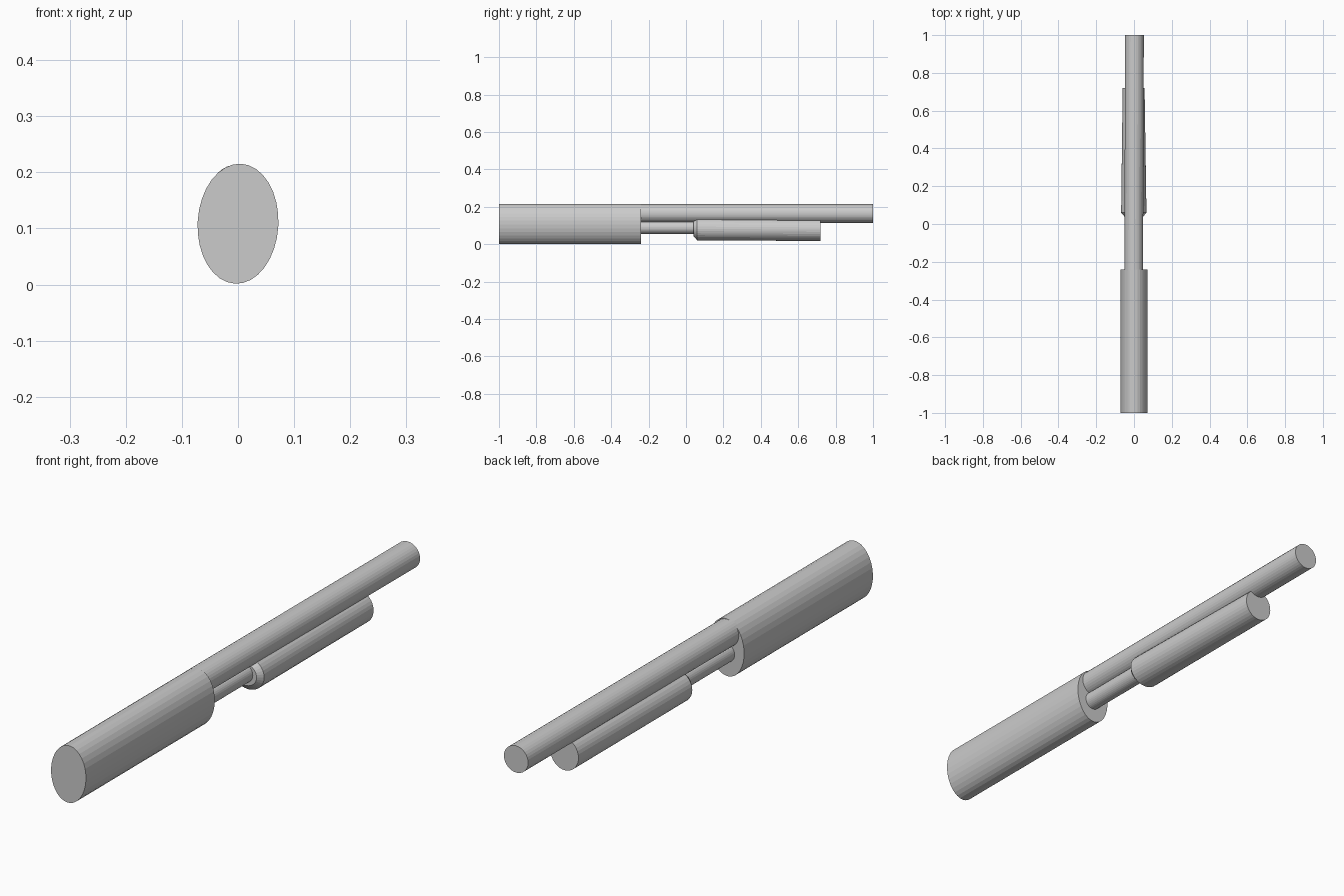
import bpy
import bmesh
from math import sin, cos, pi

if "Cube" in bpy.data.objects:
    bpy.data.objects.remove(bpy.data.objects["Cube"])

SIDES = 32


def tube(name, rings, roll=0.0):
    """Capped solid along y; each ring is (y, centre x, centre z, radius x, radius z)."""
    bm = bmesh.new()
    loops = []
    for y, cx, cz, rx, rz in rings:
        loop = []
        for i in range(SIDES):
            a = 2 * pi * i / SIDES
            x, z = rx * cos(a), rz * sin(a)
            loop.append(bm.verts.new((cx + x * cos(roll) + z * sin(roll), y,
                                      cz - x * sin(roll) + z * cos(roll))))
        loops.append(loop)
    for a, b in zip(loops, loops[1:]):
        for i in range(SIDES):
            j = (i + 1) % SIDES
            bm.faces.new((a[i], a[j], b[j], b[i]))
    bm.faces.new(loops[0])
    bm.faces.new(loops[-1])
    bmesh.ops.recalc_face_normals(bm, faces=bm.faces)
    mesh = bpy.data.meshes.new(name)
    bm.to_mesh(mesh)
    bm.free()
    obj = bpy.data.objects.new(name, mesh)
    bpy.context.collection.objects.link(obj)
    return obj


# Thick oval rear body, rolled very slightly
tube("rear_body", [(-1, 0, 0.1085, 0.072, 0.107),
                   (-0.24, 0, 0.1085, 0.072, 0.107)], roll=0.05)

# Long upper tube
tube("upper_tube", [(-0.25, -0.001, 0.164, 0.049, 0.05),
                    (1, 0.002, 0.164, 0.05, 0.05)])

# Thin lower rod joining body and grip
tube("lower_rod", [(-0.25, 0, 0.089, 0.033, 0.034),
                   (0.06, 0, 0.089, 0.033, 0.034)])

# Sliding grip with a chamfered rear edge and a slight taper
tube("sliding_grip", [(0.04, -0.001, 0.085, 0.05, 0.042),
                      (0.06, -0.001, 0.082, 0.067, 0.061),
                      (0.72, -0.002, 0.078, 0.058, 0.061)])
